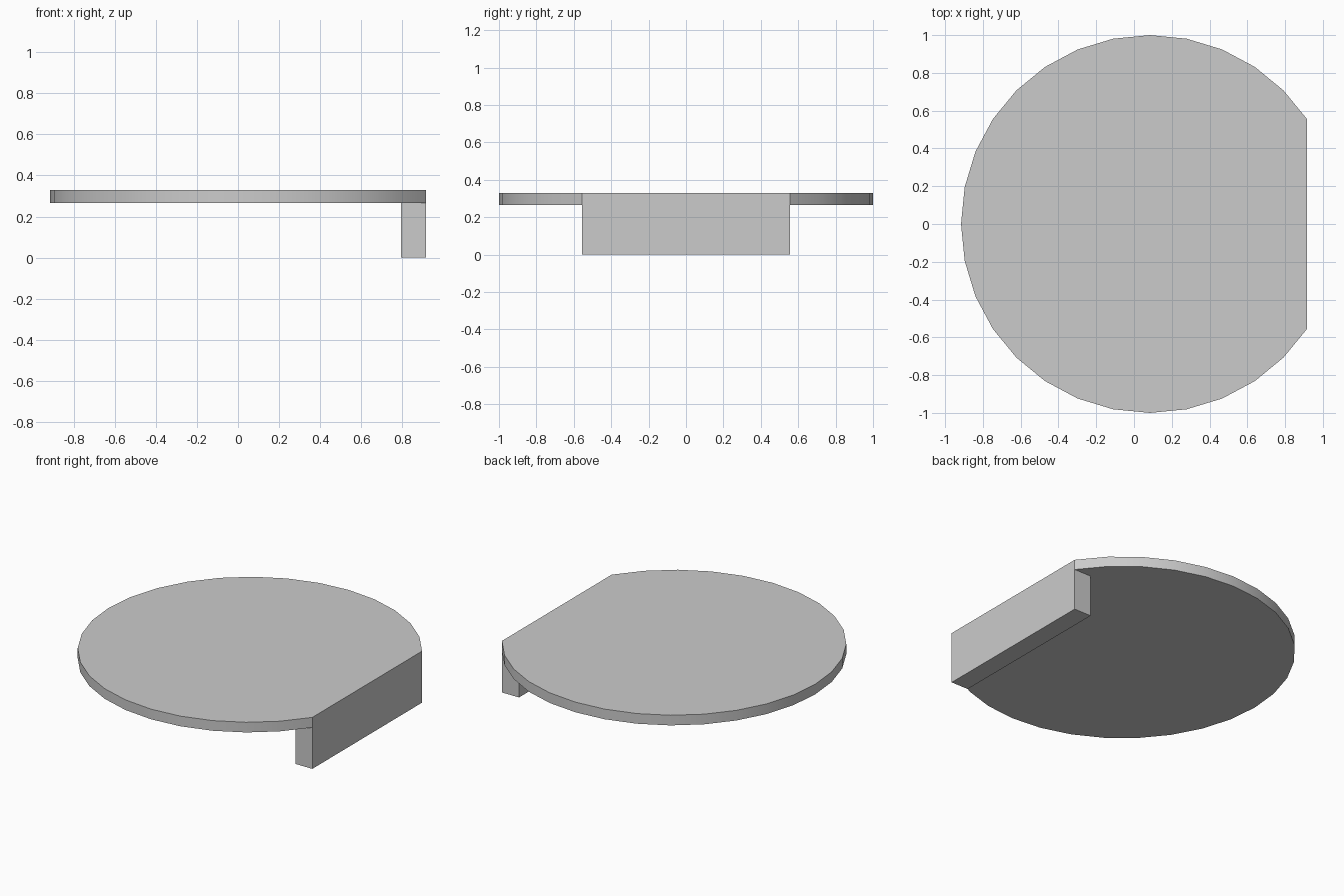
import bpy, bmesh, math

if "Cube" in bpy.data.objects:
    bpy.data.objects.remove(bpy.data.objects["Cube"])

SIDES, CX = 32, 0.0843          # full-circle segments, circle centre
Z_UNDER, Z_TOP = 0.265, 0.33    # plate heights
LEG_X = 0.795                   # inner face of the leg

bm = bmesh.new()

# Round plate outline, cut flat on the +x side (three segments above and below)
outline = []
for i in range(3, SIDES - 2):
    a = 2 * math.pi * i / SIDES
    outline.append((CX + math.cos(a), math.sin(a)))


def ring(points, z):
    return [bm.verts.new((x, y, z)) for x, y in points]


top, under = ring(outline, Z_TOP), ring(outline, Z_UNDER)
bm.faces.new(top)
for i in range(len(top) - 1):
    bm.faces.new((under[i], under[i + 1], top[i + 1], top[i]))

# Leg hanging under the flat edge
(xe, ye) = outline[0]
in_a, in_b = ring([(LEG_X, ye), (LEG_X, -ye)], Z_UNDER)
foot_a, foot_b, foot_c, foot_d = ring([(xe, ye), (LEG_X, ye), (LEG_X, -ye), (xe, -ye)], 0)
bm.faces.new((foot_a, foot_b, foot_c, foot_d))
bm.faces.new((under[0], in_a, foot_b, foot_a))
bm.faces.new((in_a, in_b, foot_c, foot_b))
bm.faces.new((in_b, under[-1], foot_d, foot_c))

# Underside around the leg, and the continuous flat end wall
bm.faces.new(under + [in_b, in_a])
bm.faces.new((top[0], under[0], foot_a, foot_d, under[-1], top[-1]))
bmesh.ops.recalc_face_normals(bm, faces=bm.faces)

mesh = bpy.data.meshes.new("plate_with_leg")
bm.to_mesh(mesh)
bm.free()
obj = bpy.data.objects.new("plate_with_leg", mesh)
bpy.context.collection.objects.link(obj)

# Smooth rim, sharp edges
bpy.context.view_layer.objects.active = obj
obj.select_set(True)
bpy.ops.object.shade_smooth_by_angle(angle=math.radians(30))
